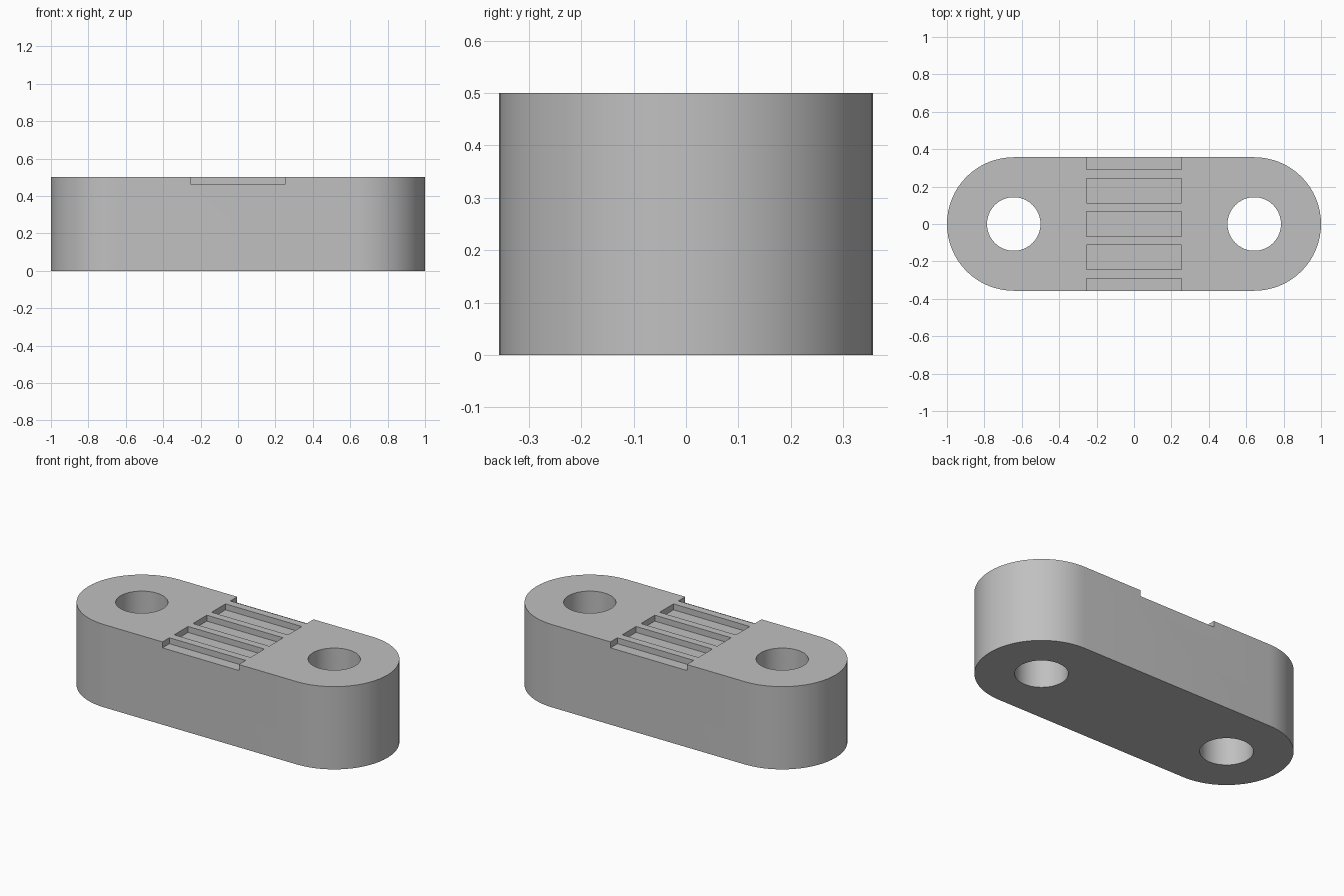
import bpy
import math

default = bpy.data.objects.get("Cube")
if default:
    bpy.data.objects.remove(default, do_unlink=True)

HEIGHT = 0.5
RADIUS = 0.357
CENTRE = 1 - RADIUS
HOLE = 0.143
PITCH = RADIUS / 2
ARC = 32

grey = bpy.data.materials.new("plain grey")
grey.use_nodes = True
colour = (0.53, 0.53, 0.53, 1)
grey.diffuse_color = colour
grey.node_tree.nodes["Principled BSDF"].inputs["Base Color"].default_value = colour


def prism(name, outline, bottom, top):
    """Extrude a counter-clockwise outline between two heights."""
    n = len(outline)
    verts = [(x, y, z) for z in (bottom, top) for x, y in outline]
    faces = [tuple(reversed(range(n))), tuple(range(n, 2 * n))]
    faces += [(i, (i + 1) % n, (i + 1) % n + n, i + n) for i in range(n)]
    mesh = bpy.data.meshes.new(name)
    mesh.from_pydata(verts, [], faces)
    mesh.materials.append(grey)
    obj = bpy.data.objects.new(name, mesh)
    bpy.context.collection.objects.link(obj)
    return obj


def arc(cx, radius, start, sweep, steps):
    angles = [start + sweep * i / steps for i in range(steps + 1)]
    return [(cx + radius * math.cos(a), radius * math.sin(a)) for a in angles]


# Block with two rounded ends
outline = (arc(CENTRE, RADIUS, -math.pi / 2, math.pi, ARC)
           + arc(-CENTRE, RADIUS, math.pi / 2, math.pi, ARC))
body = prism("link_body", outline, 0, HEIGHT)

# Cutters for the two through holes
cutters = []
for side, sx in (("left", 1), ("right", -1)):
    circle = arc(sx * CENTRE, HOLE, 0, 2 * math.pi, 2 * ARC)[:-1]
    cutters.append(prism(side + "_hole_cutter", circle, -0.1, HEIGHT + 0.1))

# Cutters for the row of shallow grip slots, open at front and back
for i in range(-2, 3):
    y, hx, hy = i * PITCH, 0.255, 0.066
    slot = [(-hx, y - hy), (hx, y - hy), (hx, y + hy), (-hx, y + hy)]
    cutters.append(prism("slot_cutter", slot, HEIGHT - 0.036, HEIGHT + 0.1))

for cutter in cutters:
    cutter.hide_render = True
    cut = body.modifiers.new(cutter.name, "BOOLEAN")
    cut.operation = "DIFFERENCE"
    cut.solver = "EXACT"
    cut.object = cutter

# Bake the cuts, then drop the cutters
bpy.context.view_layer.update()
graph = bpy.context.evaluated_depsgraph_get()
result = bpy.data.meshes.new_from_object(body.evaluated_get(graph))
body.modifiers.clear()
body.data = result
for cutter in cutters:
    bpy.data.objects.remove(cutter, do_unlink=True)

# Smooth round walls with crisp edges
bpy.ops.object.select_all(action="DESELECT")
body.select_set(True)
bpy.context.view_layer.objects.active = body
bpy.ops.object.shade_smooth_by_angle(angle=math.radians(30))
